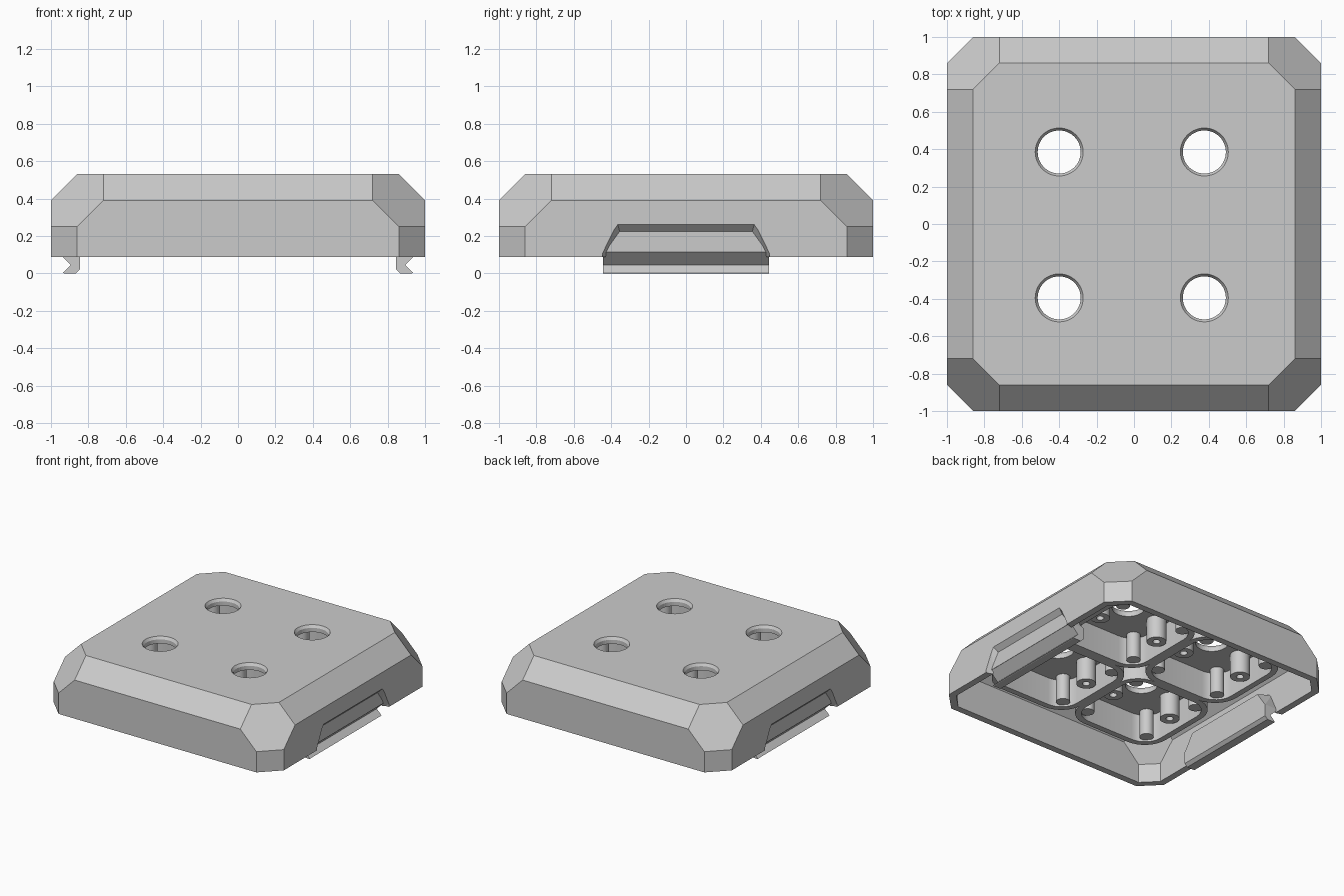
import bpy, bmesh, itertools
from math import cos, sin, pi, sqrt
from mathutils import Vector

if "Cube" in bpy.data.objects:
    bpy.data.objects.remove(bpy.data.objects["Cube"])

TOP, BOTTOM, WALL = 0.53, 0.087, 0.052
CEILING = TOP - WALL


def finish(name, bm, smooth=False):
    bmesh.ops.recalc_face_normals(bm, faces=bm.faces[:])
    me = bpy.data.meshes.new(name)
    bm.to_mesh(me)
    bm.free()
    ob = bpy.data.objects.new(name, me)
    bpy.context.collection.objects.link(ob)
    if smooth:
        bpy.ops.object.select_all(action='DESELECT')
        ob.select_set(True)
        bpy.context.view_layer.objects.active = ob
        bpy.ops.object.shade_smooth_by_angle(angle=0.6)
    return ob


def loft(name, rings, wrap=False, smooth=False):
    """Skin matching closed rings; cap the ends or wrap last to first."""
    bm = bmesh.new()
    vs = [[bm.verts.new(p) for p in r] for r in rings]
    n = len(vs[0])
    for a, b in list(zip(vs, vs[1:])) + ([(vs[-1], vs[0])] if wrap else []):
        for i in range(n):
            bm.faces.new((a[i], a[(i + 1) % n], b[(i + 1) % n], b[i]))
    if not wrap:
        bm.faces.new(vs[0])
        bm.faces.new(vs[-1])
    return finish(name, bm, smooth)


def hull(name, pts):
    bm = bmesh.new()
    for p in pts:
        bm.verts.new(p)
    bmesh.ops.convex_hull(bm, input=bm.verts[:])
    bmesh.ops.dissolve_limit(bm, angle_limit=0.01, verts=bm.verts[:], edges=bm.edges[:])
    return finish(name, bm)


def chamfered_block(name, t, bottom):
    """Block with cut edges and corners, all planes moved inward by t."""
    bm = bmesh.new()
    h = 1 - t
    bmesh.ops.create_cube(bm, size=2)
    for v in bm.verts:
        v.co = (v.co.x * h, v.co.y * h, TOP - t if v.co.z > 0 else bottom)
    planes = []
    for sx, sy in itertools.product((1, -1), repeat=2):
        planes += [((sx, sy, 0), 1.86), ((sx, sy, 1), 2.11)]
    for s in (1, -1):
        planes += [((s, 0, 1), 1.39), ((0, s, 1), 1.39)]
    planes.sort(key=lambda p: sum(map(abs, p[0])))
    for n, d in planes:
        n = Vector(n)
        co = n.normalized() * (d / n.length - t)
        cut = bmesh.ops.bisect_plane(bm, geom=bm.verts[:] + bm.edges[:] + bm.faces[:],
                                     plane_co=co, plane_no=n, clear_outer=True)
        edges = [e for e in cut['geom_cut'] if isinstance(e, bmesh.types.BMEdge)]
        bmesh.ops.edgeloop_fill(bm, edges=edges)
    return finish(name, bm)


def circle(x, y, r, z, n=48):
    return [(x + r * cos(2 * pi * i / n), y + r * sin(2 * pi * i / n), z) for i in range(n)]


def rounded_square(x, y, h, r, z, n=8):
    pts = []
    for q in range(4):
        cx = (h - r) * (1 if q in (0, 3) else -1)
        cy = (h - r) * (1 if q < 2 else -1)
        for i in range(n + 1):
            a = (q + i / n) * pi / 2
            pts.append((x + cx + r * cos(a), y + cy + r * sin(a), z))
    return pts


def subtract(ob, cutter):
    cutter.hide_render = True
    cutter.hide_viewport = True
    m = ob.modifiers.new(cutter.name, 'BOOLEAN')
    m.operation, m.solver, m.object = 'DIFFERENCE', 'EXACT', cutter


# Hollow shell
shell = chamfered_block("shell", 0, BOTTOM)
subtract(shell, chamfered_block("inner_cutter", WALL, -0.1))

# Side recesses and snap clips
CLIP = [(.965, .115), (.895, .045), (.937, .003), (.93, 0), (.868, 0),
        (.845, .022), (.845, .115)]
for side, s in (("right", 1), ("left", -1)):
    pts = []
    for x, grow in ((1.02, .02), (.93, -.07)):
        for y in (1, -1):
            pts += [(s * x, y * .445, .02), (s * x, y * (.445 + grow * .12), .11 + grow * .7),
                    (s * x, y * (.365 + grow * .3), .26 + grow)]
    subtract(shell, hull(side + "_recess_cutter", pts))
    pts = []
    for x, w, z in ((.965, .375, .265), (.845, .36, .235)):
        for y in (1, -1):
            pts += [(s * x, y * .445, .113), (s * x, y * w, z)]
    hull(side + "_clip_wall", pts)
    loft(side + "_clip", [[(s * x, y, z) for x, z in CLIP] for y in (-.445, .445)])

# Four sockets under the lid
for i, j in itertools.product((-1, 1), repeat=2):
    cx, cy = -.012 + .388 * i, -.005 + .39 * j
    tag = ("left" if i < 0 else "right") + ("_front" if j < 0 else "_back")
    hole = [(.115, .4), (.115, .51), (.135, .54), (.135, .6)]
    subtract(shell, loft(tag + "_hole_cutter", [circle(cx, cy, r, z) for r, z in hole]))

    # Rounded square collar
    up = CEILING + .01
    loft(tag + "_collar", [rounded_square(cx, cy, h, r, z) for h, r, z in
                           ((.39, .19, up), (.39, .19, .26), (.345, .145, .26), (.345, .145, up))],
         wrap=True, smooth=True)
    for k in (-1, 1):
        # Drilled screw boss
        bx = cx + .262 * k
        loft(tag + "_boss", [circle(bx, cy, r, z, 24) for r, z in
                             ((.07, up), (.07, .3), (.027, .3), (.027, up))],
             wrap=True, smooth=True)
        # Corner posts beside the boss
        for m in (-1, 1):
            loft(tag + "_post", [circle(cx + .275 * k, cy + .27 * m, .05, z, 20)
                                 for z in (up, .275)], smooth=True)
